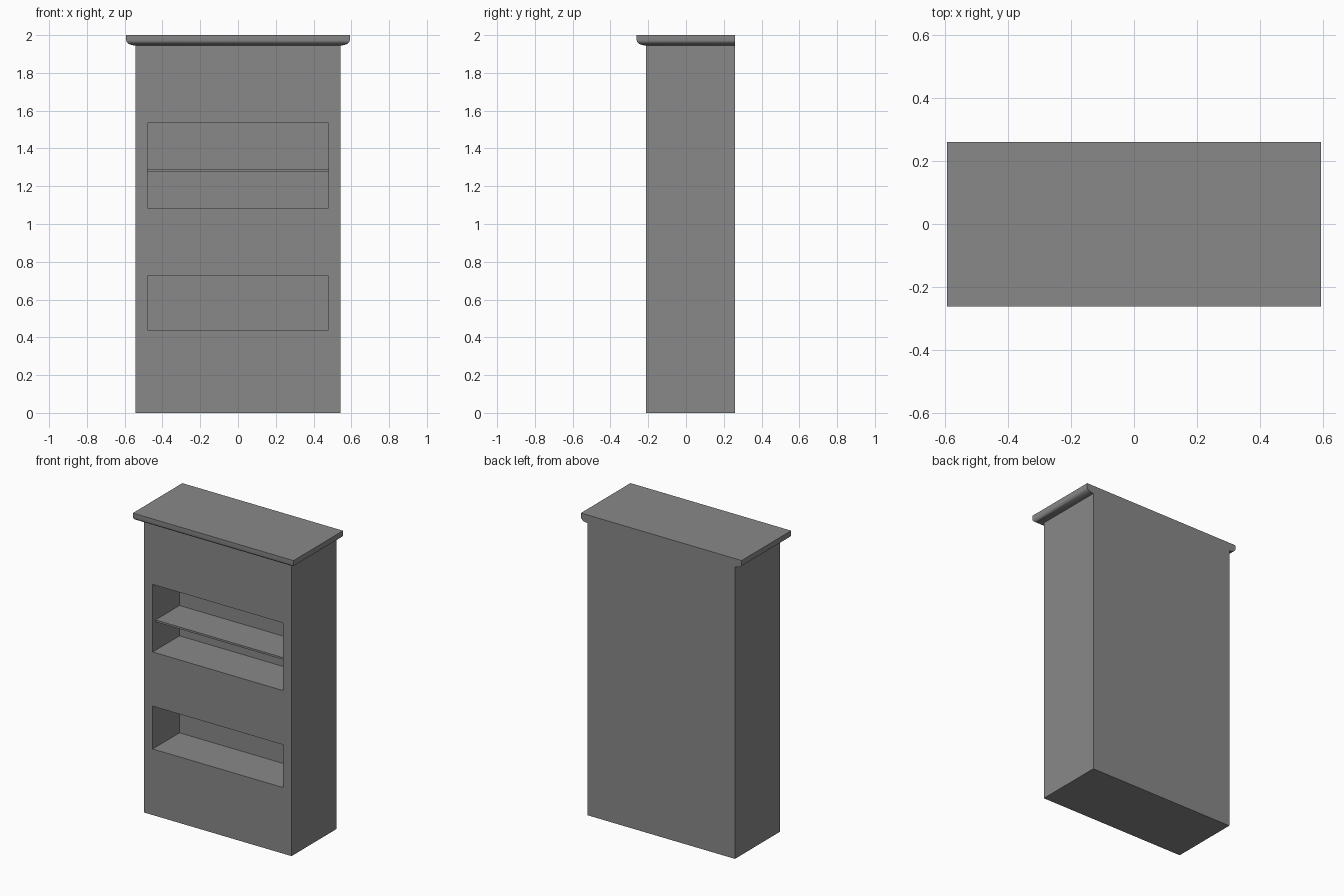
import bpy, bmesh, math

if "Cube" in bpy.data.objects:
    bpy.data.objects.remove(bpy.data.objects["Cube"])

HALF_W, FRONT, BACK = 0.543, -0.212, 0.26
BODY_TOP, LIP, TOP = 1.945, 1.973, 2.0
OVERHANG = 0.049

grey = bpy.data.materials.new("plain grey")
grey.use_nodes = True
colour = (0.25, 0.25, 0.25, 1)
grey.diffuse_color = colour
grey.node_tree.nodes["Principled BSDF"].inputs["Base Color"].default_value = colour


def make_object(name, bm):
    bmesh.ops.recalc_face_normals(bm, faces=bm.faces)
    mesh = bpy.data.meshes.new(name)
    bm.to_mesh(mesh)
    bm.free()
    mesh.materials.append(grey)
    obj = bpy.data.objects.new(name, mesh)
    bpy.context.collection.objects.link(obj)
    return obj


def box(name, half_w, y0, y1, z0, z1):
    bm = bmesh.new()
    bmesh.ops.create_cube(bm, size=1)
    for v in bm.verts:
        v.co.x *= 2 * half_w
        v.co.y = y1 if v.co.y > 0 else y0
        v.co.z = z1 if v.co.z > 0 else z0
    return make_object(name, bm)


def activate(obj):
    bpy.ops.object.select_all(action='DESELECT')
    obj.select_set(True)
    bpy.context.view_layer.objects.active = obj


# Cabinet body with two open niches cut into the front
body = box("cabinet_body", HALF_W, FRONT, BACK, 0, BODY_TOP)
NICHE_W, NICHE_BACK = 0.48, 0.07
for z0, z1 in ((0.44, 0.725), (1.086, 1.536)):
    cutter = box("niche_cutter", NICHE_W, FRONT - 0.1, NICHE_BACK, z0, z1)
    cutter.hide_render = True
    mod = body.modifiers.new("niche", 'BOOLEAN')
    mod.operation = 'DIFFERENCE'
    mod.solver = 'EXACT'
    mod.object = cutter
    activate(body)
    bpy.ops.object.modifier_apply(modifier=mod.name)
    bpy.data.objects.remove(cutter)

# Thin shelf in the upper niche, set back a little
box("shelf", NICHE_W, FRONT + 0.03, NICHE_BACK, 1.275, 1.288)

# Top board with a rounded moulding on the front and sides, flush at the back
STEPS = 8
levels = [(0, BODY_TOP)]
for i in range(1, STEPS + 1):
    a = math.pi / 2 * i / STEPS
    levels.append((OVERHANG * math.sin(a), LIP - (LIP - BODY_TOP) * math.cos(a)))
levels.append((OVERHANG, TOP))

bm = bmesh.new()
rings = []
for out, z in levels:
    x, y = HALF_W + out, FRONT - out
    rings.append([bm.verts.new(p) for p in
                  ((-x, y, z), (x, y, z), (x, BACK, z), (-x, BACK, z))])
for low, high in zip(rings, rings[1:]):
    for i in (0, 1, 3):
        j = (i + 1) % 4
        bm.faces.new((low[i], low[j], high[j], high[i]))
bm.faces.new(rings[0][::-1])
bm.faces.new(rings[-1])
# Single flat back face following the moulding profile
bm.faces.new([r[2] for r in rings] + [r[3] for r in reversed(rings)])
top = make_object("top_board", bm)
activate(top)
bpy.ops.object.shade_smooth_by_angle(angle=math.radians(35))
